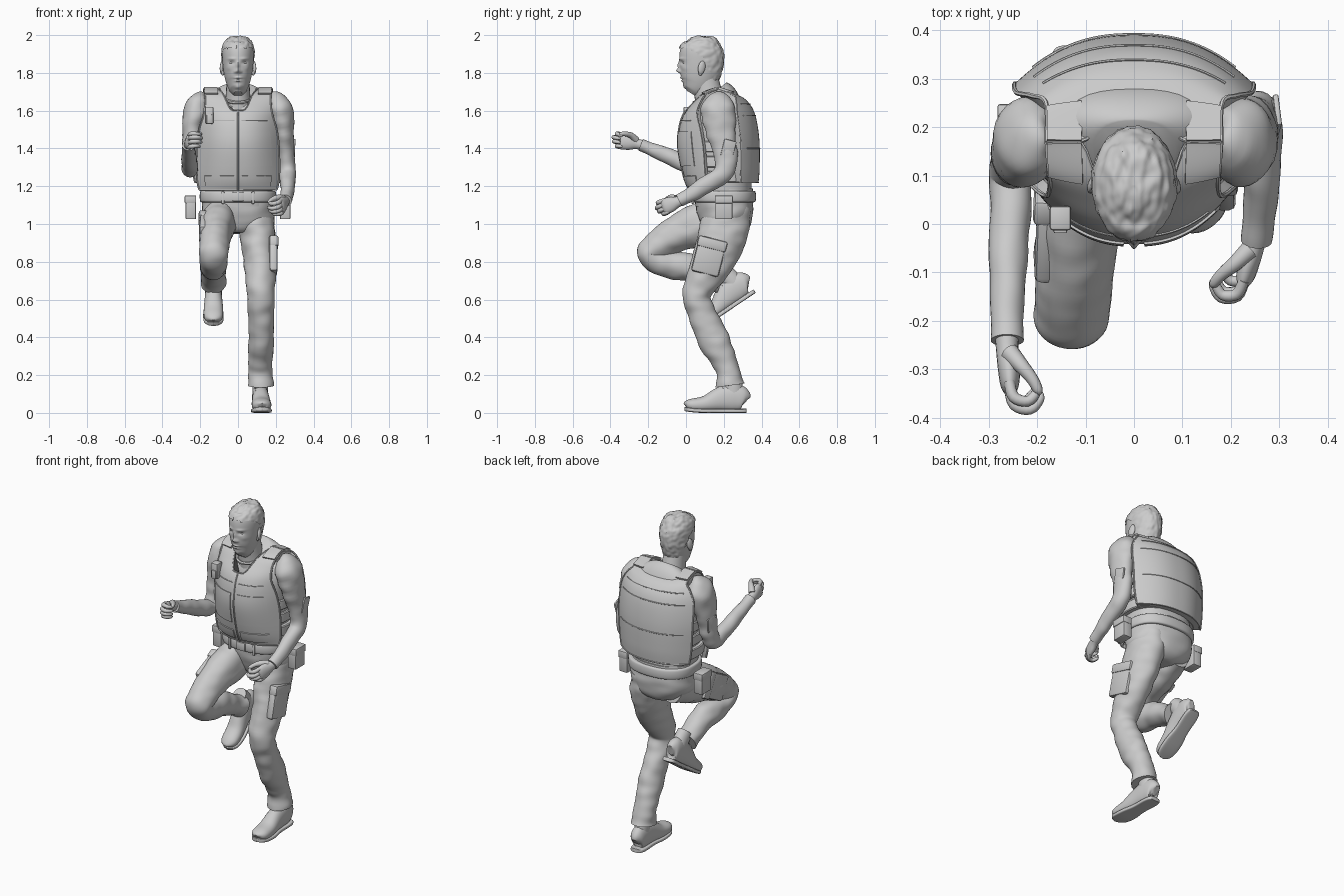
import bpy, bmesh, math
from mathutils import Vector as V, Matrix, noise
from math import sin, cos, pi, exp, radians


def at(P, v):
    """Point on a smooth spline through the rows P, v in 0..1."""
    n = len(P) - 1
    i = min(int(max(v, 0) * n), n - 1)
    t = v * n - i
    a, b, c, d = (P[max(0, min(n, i + k))] for k in (-1, 0, 1, 2))
    return [q + .5 * t * (r - p + t * (2*p - 5*q + 4*r - s + t * (3*(q - r) + s - p)))
            for p, q, r, s in zip(a, b, c, d)]


def finish(name, bm):
    me = bpy.data.meshes.new(name)
    bm.to_mesh(me)
    bm.free()
    ob = bpy.data.objects.new(name, me)
    bpy.context.collection.objects.link(ob)
    return ob


def loft(name, rings, keep=None):
    bm = bmesh.new()
    R = [[bm.verts.new(p) for p in r] for r in rings]
    n = len(R[0])
    for a, b in zip(R, R[1:]):
        for j in range(n):
            bm.faces.new((a[j], a[(j+1) % n], b[(j+1) % n], b[j]))
    if keep:
        bmesh.ops.delete(bm, geom=[v for v in bm.verts if not keep(v.co)], context='VERTS')
    else:
        bm.faces.new(R[0][::-1])
        bm.faces.new(R[-1])
    bmesh.ops.recalc_face_normals(bm, faces=bm.faces)
    return finish(name, bm)


def tube(name, rows, n=24, sub=6, side=(1, 0, 0), e=2, crease=0, mod=None, keep=None):
    """Loft of rings along a path; rows are x, y, z, radius along side, other radius."""
    N = (len(rows) - 1) * sub
    pts = [at(rows, k / N) for k in range(N + 1)]
    C = [V(p[:3]) for p in pts]
    rings = []
    for k, p in enumerate(pts):
        t = (C[min(k+1, N)] - C[max(k-1, 0)]).normalized()
        s = V(side)
        s = (s - t * s.dot(t)).normalized()
        u = t.cross(s)
        ring = []
        for j in range(n):
            c, d = cos(2*pi*j/n), sin(2*pi*j/n)
            o = s * (p[3] * math.copysign(abs(c)**(2/e), c)) + u * (p[4] * math.copysign(abs(d)**(2/e), d))
            q = C[k] + o
            if crease:
                q += o * crease * noise.noise(V((q.x*9, q.y*14, q.z*19)))
            ring.append(mod(q) if mod else q)
        rings.append(ring)
    return loft(name, rings, keep)


def wire(name, pts, r=.003):
    return tube(name, [(*p, r, r) for p in pts], 6, 1, (.41, .7, .58))


def box(name, loc, size, rot=(0, 0, 0), bev=.006):
    bm = bmesh.new()
    bmesh.ops.create_cube(bm, size=1)
    bmesh.ops.scale(bm, vec=size, verts=bm.verts)
    bmesh.ops.bevel(bm, geom=bm.edges[:], offset=bev, segments=2, affect='EDGES', profile=.5)
    ob = finish(name, bm)
    ob.location, ob.rotation_euler = loc, rot
    return ob


def ball(name, loc, size, rot=(0, 0, 0)):
    bm = bmesh.new()
    bmesh.ops.create_uvsphere(bm, u_segments=20, v_segments=12, radius=1)
    bmesh.ops.scale(bm, vec=size, verts=bm.verts)
    ob = finish(name, bm)
    ob.location, ob.rotation_euler = loc, rot


# head with sculpted face, hair, ears, eyes
HEAD = [(0, .03, 1.69, .022, .028), (0, .042, 1.71, .045, .062), (0, .06, 1.75, .063, .09),
        (0, .072, 1.80, .075, .105), (0, .08, 1.86, .082, .115), (0, .08, 1.92, .083, .111),
        (0, .082, 1.96, .07, .086), (0, .08, 1.983, .043, .05), (0, .08, 1.991, .001, .001)]
FACE = [(0, 1.811, -.02, .011, .011), (0, 1.838, -.012, .008, .02), (.015, 1.806, -.007, .006, .007),
        (.034, 1.875, -.005, .02, .007), (.033, 1.854, .009, .014, .009), (0, 1.774, -.008, .019, .005),
        (0, 1.758, -.008, .016, .005), (0, 1.724, -.009, .018, .011), (.05, 1.825, -.004, .014, .014)]


def face(p):
    f = max(0, min(1, (.05 - p.y) / .04))
    for x, z, a, sx, sz in FACE:
        p.y += f * a * exp(-((abs(p.x) - x) / sx)**2 - ((p.z - z) / sz)**2)
    return p


def tousle(p):
    c = V((0, .08, 1.87))
    return c + (p - c) * (1.05 + .05 * noise.noise(V((p.x*70, p.y*35, p.z*50))))


def hairline(p):
    y = p.y
    line = 1.925 if y < .01 else 1.925 - (y - .01) * .6 if y < .09 else 1.877 - min((y - .09) * 2.2, .12)
    return p.z > line


tube('head', HEAD, 80, 12, mod=face)
tube('hair', HEAD, 80, 10, mod=tousle, keep=hairline)
tube('neck', [(0, .14, 1.58, .085, .085), (0, .122, 1.67, .066, .076), (0, .1, 1.78, .06, .068)])
for s in (-1, 1):
    ball('ear', (s*.085, .083, 1.828), (.01, .02, .036), (-.2, 0, s*.35))
    ball('earlobe', (s*.081, .076, 1.8), (.008, .011, .014))
    ball('eye', (s*.033, -.0065, 1.853), (.013, .011, .007))
wire('collar', [(.073*cos(a), .125 + .083*sin(a), 1.668 + .025*sin(a))
                for a in [2*pi*k/32 for k in range(33)]], .009)

# shirt body, hips, belt
tube('shirt', [(0, .2, 1.1, .175, .15), (0, .19, 1.28, .19, .155), (0, .185, 1.45, .205, .155),
               (0, .18, 1.58, .215, .135), (0, .175, 1.66, .18, .105), (0, .15, 1.70, .085, .08)], 40, e=2.4)
tube('hips', [(0, .2, 1.18, .185, .155), (0, .205, 1.09, .193, .15), (0, .215, 1.02, .185, .138),
              (0, .22, .965, .12, .11), (0, .22, .95, .04, .05)], 40, e=2.3, crease=.04)
tube('belt', [(0, .2, z, .2 + d, .168 + d) for z, d in
              ((1.115, -.008), (1.12, 0), (1.145, .003), (1.17, 0), (1.175, -.008))], 48, 3, e=2.4)
box('buckle', (0, .029, 1.145), (.06, .014, .05))
for s in (-1, 1):
    box('belt_loop', (s*.08, .036, 1.14), (.014, .012, .066), (0, 0, s*.12), .003)
    box('belt_pouch', (s*.25, .2, 1.088), (.056, .09, .125), (0, 0, 0), .006)
    box('pouch_flap', (s*.252, .2, 1.13), (.06, .095, .042), (0, 0, 0), .005)

# protective vest: front and back panels that meet on the shoulders
FRONT = [(1.18, .205, .02, .08), (1.25, .218, -.01, .11), (1.4, .217, -.04, .13), (1.5, .205, -.036, .11),
         (1.58, .182, -.012, .07), (1.64, .174, .035, .04), (1.69, .176, .09, .02), (1.715, .18, .17, 0)]
BACK = [(1.22, .228, .384, .09), (1.3, .24, .39, .1), (1.45, .247, .388, .1), (1.58, .242, .366, .095),
        (1.65, .212, .325, .06), (1.685, .182, .27, .02), (1.715, .18, .17, 0)]


def surface(rows, g):
    def S(u, v, off=0):
        def P(u, v):
            z, w, y, d = at(rows, v)
            return V((g*u*w, y + g*d*abs(u)**2.4, z))
        h = .004
        nrm = (P(u+h, v) - P(u-h, v)).cross(P(u, min(v+h, 1)) - P(u, max(v-h, 0))).normalized()
        return P(u, v) + nrm * off
    return S


def slab(name, S, u0, u1, v0, v1, t0, t1, scoop=0, nu=60, nv=40):
    rings = []
    U = [u0 + (u1 - u0) * k / nu for k in range(nu + 1)]
    cut = lambda u: 1 - scoop * (lambda t: t*t*(3-2*t))(max(0, min(1, (.66 - abs(u)) / .5)))
    for k in range(nv + 1):
        v = v0 + (v1 - v0) * k / nv
        rings.append([S(u, v*cut(u), t1) for u in U] + [S(u, v*cut(u), t0) for u in U[::-1]])
    loft(name, rings)
    return cut


SF, SB = surface(FRONT, 1), surface(BACK, -1)
K = [k / 40 for k in range(41)]
for name, S, scoop, depth in (('vest_front', SF, .38, -.025), ('vest_back', SB, .12, -.05)):
    cut = slab(name, S, -1, 1, 0, 1, depth, 0, scoop)
    wire(name + '_neck_piping', [S(2*k-1, cut(2*k-1), 0) for k in K], .004)
    wire(name + '_hem_piping', [S(2*k-1, 0, 0) for k in K], .004)
    for s in (-1, 1):
        wire(name + '_side_piping', [S(s, k, 0) for k in K], .005)
wire('zip', [SF(0, k*.61, .002) for k in K], .005)
for u0, u1 in ((.1, .8), (-.8, -.1)):
    slab('lower_pocket', SF, u0, u1, .06, .15, -.004, .006, 0, 14, 6)
    slab('chest_pocket', SF, u0, u1, .2, .41, -.004, .005, 0, 14, 10)
    wire('chest_seam', [SF(u0 + (u1-u0)*k, .51, .001) for k in K], .003)
for v in (.28, .49, .62):
    wire('back_seam', [SB(1.7*k - .85, v, .001) for k in K], .003)
for s in (-1, 1):
    for S, v in ((SF, .84), (SB, .86)):
        slab('shoulder_pad', S, s*.8 - .2, s*.8 + .2, v, 1, -.004, .012, 0, 8, 10)
for z in (1.25, 1.33, 1.41):
    tube('side_strap', [(0, .19, z + h, .213 + d, .15 + d) for h, d in
                        ((-.028, -.01), (-.025, 0), (.025, 0), (.028, -.01))], 48, 2, e=2.8)
box('radio', (-.152, .012, 1.575), (.044, .05, .09))
box('radio_clip', (-.152, -.012, 1.555), (.028, .014, .05), (0, 0, 0), .003)

# arms with rounded shoulders and cuffs
tube('right_arm', [(-.175, .18, 1.678, .004, .004), (-.19, .178, 1.668, .045, .055), (-.223, .17, 1.6, .066, .09),
                   (-.243, .15, 1.47, .05, .068), (-.25, .135, 1.36, .045, .058), (-.253, .1, 1.295, .045, .048),
                   (-.256, .02, 1.312, .043, .046), (-.26, -.1, 1.363, .038, .042), (-.262, -.19, 1.4, .033, .034),
                   (-.262, -.24, 1.42, .034, .034)], 28, 8, crease=.12)
tube('left_arm', [(.175, .18, 1.678, .004, .004), (.19, .178, 1.668, .045, .055), (.225, .172, 1.6, .066, .092),
                  (.246, .188, 1.47, .05, .076), (.257, .212, 1.35, .044, .06), (.262, .19, 1.265, .044, .05),
                  (.263, .11, 1.21, .04, .046), (.261, .04, 1.165, .035, .04), (.253, -.035, 1.125, .032, .034)],
     28, 8, crease=.12)
box('left_sleeve_patch', (.293, .225, 1.4), (.012, .066, .09), (-.25, .1, .1), .004)
box('right_sleeve_patch', (-.284, .16, 1.43), (.012, .066, .09), (-.15, -.08, -.1), .004)


def hand(name, wrist, F, I):
    """Half-closed hand: F points along the hand, I is where the palm faces."""
    W, F = V(wrist), V(F).normalized()
    I = V(I)
    I = (I - F * I.dot(F)).normalized()
    U = F.cross(I)
    U = U if U.z > 0 else -U
    p = lambda f, i, u: tuple(W + F*f + I*i + U*u)
    tube(name + '_palm', [(*p(-.04, 0, 0), .026, .026), (*p(.01, 0, 0), .028, .023), (*p(.05, .003, 0), .04, .023),
                          (*p(.085, .004, 0), .042, .019), (*p(.102, .007, 0), .034, .011)], 20, 5, U)
    for k, l in enumerate((.95, 1.05, 1, .85)):
        u = .033 - .022*k
        tube(name + '_finger', [(*p(a*l, b*l, u*c), r, r) for a, b, c, r in
             ((.088, .003, 1, .011), (.122, .012, 1, .012), (.132, .042, .95, .011), (.112, .062, .9, .0095),
              (.096, .064, .9, .004))], 12, 4, U)
    tube(name + '_thumb', [(*p(*q), r, r) for *q, r in ((.02, .005, .02, .02), (.05, .027, .038, .016),
         (.08, .05, .04, .0125), (.104, .062, .036, .010), (.113, .063, .034, .003))], 12, 4, U)


hand('right_hand', (-.262, -.25, 1.422), (.02, -1, .2), (1, 0, 0))
hand('left_hand', (.25, -.03, 1.122), (-.2, -1, -.35), (-1, .2, -.1))

# trouser legs with cargo pockets
tube('left_leg', [(.09, .225, 1.1, .085, .115), (.103, .2, .96, .095, .132), (.115, .14, .8, .086, .112),
                  (.12, .06, .64, .074, .078), (.122, .083, .53, .069, .074), (.122, .15, .38, .067, .083),
                  (.12, .218, .24, .063, .062), (.12, .234, .145, .07, .075)], 36, 12, crease=.09)
tube('right_leg', [(-.09, .25, 1.05, .08, .11), (-.105, .1, 1.005, .092, .118), (-.12, -.04, .95, .085, .1),
                   (-.127, -.15, .885, .078, .08), (-.13, -.195, .84, .074, .064), (-.13, -.13, .795, .072, .07),
                   (-.13, .01, .77, .068, .075), (-.13, .13, .718, .064, .058), (-.13, .19, .69, .07, .066)],
     36, 12, crease=.09)
for name, loc, a, s in (('left', (.185, .12, .825), -.25, 1), ('right', (-.18, -.01, .96), -1.1, -1)):
    box(name + '_cargo_pocket', loc, (.044, .15, .185), (a, 0, s*.04), .014)
    top = V(loc) + Matrix.Rotation(a, 3, 'X') @ V((s*.002, 0, .072))
    box(name + '_cargo_flap', top, (.05, .158, .058), (a, 0, s*.04), .012)

# shoes, modelled flat on the ground and then placed
for name, M in (('left', Matrix.Translation((.118, .235, 0)) @ Matrix.Rotation(.04, 4, 'Z')),
                ('right', Matrix.Translation((-.13, .298, .588)) @ Matrix.Rotation(radians(34), 4, 'X'))):
    rise = lambda y: .9 * max(0, -.14 - y)**2
    tube(name + '_shoe', [(0, .082, .06, .015, .025), (0, .07, .068, .037, .06), (0, .02, .08, .043, .075),
                          (0, -.05, .072, .045, .066), (0, -.13, .048, .051, .044), (0, -.2, .038, .05, .034),
                          (0, -.232, .034, .034, .022), (0, -.24, .03, .01, .01)], 28, 6, e=2.2,
         mod=lambda p: M @ V((p.x, p.y, max(p.z, .015) + rise(p.y))))
    tube(name + '_ankle', [(0, .015, .07, .04, .055), (0, .015, .13, .041, .052), (0, .005, .19, .04, .047)],
         mod=lambda p: M @ p)
    tube(name + '_sole', [(0, y, .011, r, .011) for y, r in
                          ((.086, .012), (.08, .034), (.04, .044), (-.05, .043), (-.13, .054), (-.2, .051),
                           (-.233, .034), (-.244, .008))], 28, 6, e=5,
         mod=lambda p: M @ V((p.x, p.y, p.z + rise(p.y))))
    for k in range(4):
        y, z = -.05 - .022*k, .142 - .014*k
        wire(name + '_lace', [M @ V((x*.028, y + .01*x, z - .014*x*x)) for x in (-1, -.5, 0, .5, 1)], .004)

# smooth shading with sharp edges kept
for ob in bpy.context.collection.objects:
    ob.select_set(True)
    bpy.context.view_layer.objects.active = ob
bpy.ops.object.shade_smooth_by_angle(angle=radians(40))
